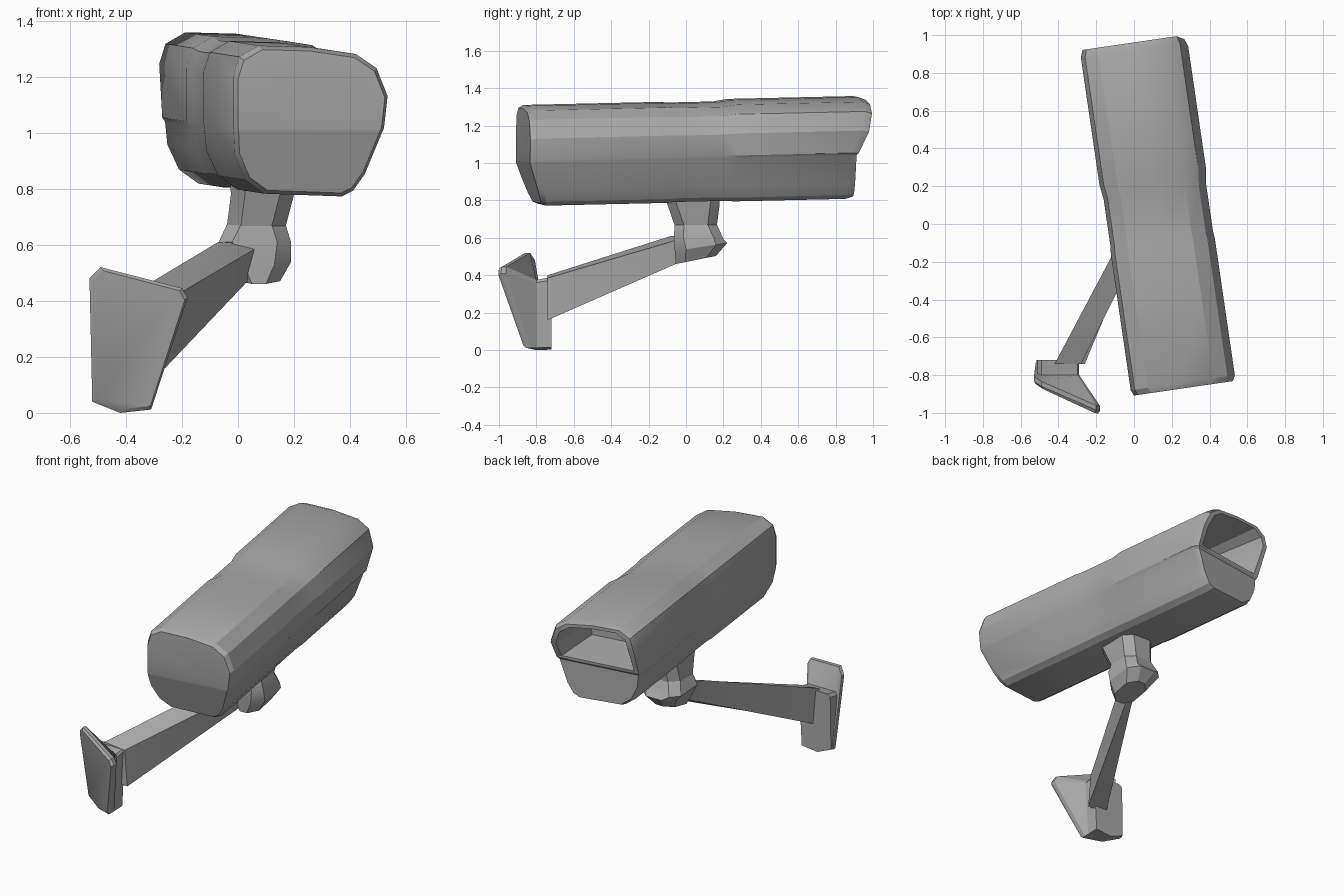
import bpy, bmesh, math
from mathutils import Matrix, Vector

cube = bpy.data.objects.get("Cube")
if cube:
    bpy.data.objects.remove(cube)

grey = bpy.data.materials.new("plain_grey")
grey.use_nodes = True
GREY = (0.4, 0.4, 0.4, 1)
grey.diffuse_color = GREY
grey.node_tree.nodes["Principled BSDF"].inputs["Base Color"].default_value = GREY


def add_rings(bm, rings):
    """Join closed rings of equal length with quads; return their vertices."""
    vs = [[bm.verts.new(p) for p in ring] for ring in rings]
    for a, b in zip(vs, vs[1:]):
        for i in range(len(a)):
            j = (i + 1) % len(a)
            bm.faces.new((a[i], a[j], b[j], b[i]))
    return vs


def finish(name, bm, angle=25):
    bmesh.ops.recalc_face_normals(bm, faces=bm.faces)
    mesh = bpy.data.meshes.new(name)
    bm.to_mesh(mesh)
    bm.free()
    ob = bpy.data.objects.new(name, mesh)
    bpy.context.collection.objects.link(ob)
    mesh.materials.append(grey)
    bpy.ops.object.select_all(action='DESELECT')
    ob.select_set(True)
    bpy.context.view_layer.objects.active = ob
    bpy.ops.object.shade_smooth_by_angle(angle=math.radians(angle))
    return ob


def loft(name, rings, angle=25):
    bm = bmesh.new()
    vs = add_rings(bm, rings)
    bm.faces.new(vs[0])
    bm.faces.new(vs[-1])
    return finish(name, bm, angle)


# Camera housing: cross-section, split at the hood seam
upper = [(-.272, 1.015), (-.272, 1.2), (-.25, 1.27), (-.18, 1.31), (0, 1.305),
         (.17, 1.28), (.245, 1.23), (.285, 1.13), (.272, 1.015)]
lower = [(.265, 1.0), (.21, .85), (.17, .79), (.13, .77),
         (-.15, .78), (-.22, .83), (-.262, .92), (-.27, 1.0)]
section = upper + lower
U = len(upper)


def front_end(z):
    return -.88 + .33 * max(0, 1 - z)


def back_end(i, z):
    return .885 if i >= U else .895 + .075 * min(1, max(0, (z - 1.03) / .14))


def housing_ring(station, scale=1.0, hood=1.0):
    ring = []
    for i, (u, z) in enumerate(section):
        v = station(i, z)
        k = scale * (hood if i < U else 1)
        mid = 1.0 if i < U and hood > 1 else 1.03
        rise = .04 * (v + .88) / 1.8
        ring.append(Vector((u * k, v, mid + (z - mid) * k + rise)))
    return ring


def flat(v):
    return lambda i, z: v


rings = [housing_ring(lambda i, z: front_end(z), .95),
         housing_ring(lambda i, z: front_end(z) + .03),
         housing_ring(flat(-.4)), housing_ring(flat(-.12)),
         housing_ring(flat(-.08), .985), housing_ring(flat(.17), .985),
         housing_ring(flat(.25), 1, 1.025),
         housing_ring(lambda i, z: back_end(i, z) - .04, 1, 1.025),
         housing_ring(back_end, .95, 1.025)]
bm = bmesh.new()
vs = add_rings(bm, rings)
# Front cap, creased at the seam height
bm.faces.new(vs[0][:U])
bm.faces.new([vs[0][U - 1]] + vs[0][U:] + [vs[0][0]])
# Rear: closed lower end, shelf, and hollow under the hood
end = vs[-1]
bm.faces.new(end[U:])
bm.faces.new((end[U - 1], end[U], end[-1], end[0]))


def recess(scale, depth=None):
    out = []
    for vert in end[:U]:
        x, y, z = vert.co
        out.append((x * scale, y if depth is None else depth, 1.17 + (z - 1.17) * scale))
    return [bm.verts.new(p) for p in out]


lip, inner = recess(.88), recess(.7, .6)
for a, b in ((end[:U], lip), (lip, inner)):
    for i in range(U):
        j = (i + 1) % U
        bm.faces.new((a[i], a[j], b[j], b[i]))
bm.faces.new(inner)
housing = finish("camera_housing", bm)
housing.data.transform(Matrix.Translation((.129, 0, 0)) @ Matrix.Rotation(math.radians(8.3), 4, 'Z'))


# Neck and swivel joint: rounded blocks stacked from x and y extents
def block(z, x0, x1, y0, y1, cut=.05, slope=0):
    pts = [(x0 + cut, y0), (x1 - cut, y0), (x1, y0 + cut), (x1, y1 - cut),
           (x1 - cut, y1), (x0 + cut, y1), (x0, y1 - cut), (x0, y0 + cut)]
    return [(x, y, z + slope * (y - y0)) for x, y in pts]


loft("neck", [block(.84, -.03, .21, -.12, .18), block(.78, -.025, .2, -.1, .18),
              block(.665, -.04, .17, -.06, .165)])
loft("swivel_joint", [block(.672, -.04, .17, -.06, .165),
                      block(.61, -.07, .19, -.065, .2, .05, -.06),
                      block(.53, -.04, .19, -.06, .22, .06, .15),
                      block(.46, .0, .15, -.055, .16, .05, .2)])

# Tapering arm
loft("arm", [[(-.42, -.74, .40), (-.28, -.74, .385), (-.26, -.74, .16), (-.40, -.74, .165)],
             [(-.07, -.08, .61), (.06, -.06, .585), (.025, -.055, .46), (-.03, -.065, .47)],
             [(-.03, .0, .61), (.08, .0, .6), (.06, .0, .5), (.0, .0, .5)]])

# Wall plate: slanted face narrowing to a collar around the arm
outline = [(-.53, .48), (-.49, .52), (-.2, .445), (-.18, .41), (-.31, .012), (-.42, .0), (-.52, .04)]
collar = [(-.51, .36), (-.49, .375), (-.30, .375), (-.29, .36), (-.31, .012), (-.42, .0), (-.515, .04)]


def plate_y(x, z):
    return -1.017 - .482 * x - .179 * z


face = [(-.35 + (x + .35) * .94, plate_y(x, z), .27 + (z - .27) * .95) for x, z in outline]
rim = [(x, plate_y(x, z) + .015, z) for x, z in outline]
back = [(x, plate_y(x, z) + .04, z) for x, z in outline]
shoulder = [(x, max(-.8, plate_y(x, z) + .045), z) for x, z in collar]
tip = [(x, -.72, z + (.015 if z > .3 else .003)) for x, z in collar]
loft("wall_plate", [face, rim, back, shoulder, tip])
